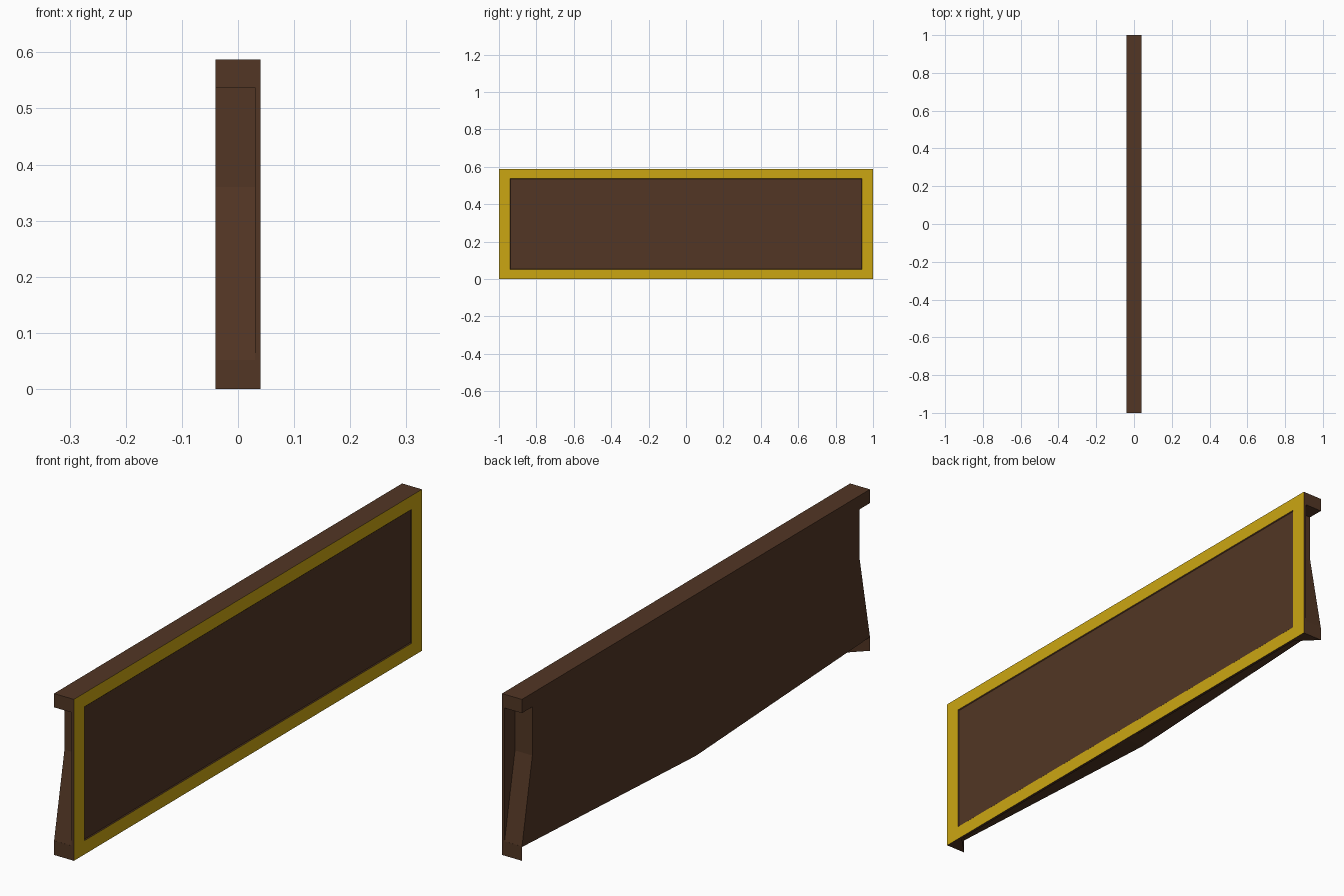
import bpy, bmesh

if "Cube" in bpy.data.objects:
    bpy.data.objects.remove(bpy.data.objects["Cube"])

def material(name, rgb):
    m = bpy.data.materials.new(name)
    m.diffuse_color = (*rgb, 1)
    m.use_nodes = True
    m.node_tree.nodes["Principled BSDF"].inputs["Base Color"].default_value = m.diffuse_color
    return m

brown = material("dark brown", (0.085, 0.037, 0.018))
yellow = material("golden yellow", (0.60, 0.38, 0.006))
TOP = 0.587

def finish(bm, name, *mats):
    bmesh.ops.recalc_face_normals(bm, faces=bm.faces)
    me = bpy.data.meshes.new(name)
    bm.to_mesh(me)
    bm.free()
    ob = bpy.data.objects.new(name, me)
    bpy.context.collection.objects.link(ob)
    for m in mats:
        me.materials.append(m)
    return ob

def prism(name, base, offset):
    """Extrude a flat outline along an offset vector."""
    bm = bmesh.new()
    face = bm.faces.new([bm.verts.new(p) for p in base])
    ext = bmesh.ops.extrude_face_region(bm, geom=[face])["geom"]
    bmesh.ops.translate(bm, vec=offset,
                        verts=[v for v in ext if isinstance(v, bmesh.types.BMVert)])
    return finish(bm, name, brown)

# front plate: golden border around a brown, slightly sunk panel
bm = bmesh.new()
bmesh.ops.create_cube(bm, size=1)
for v in bm.verts:
    v.co = (0.035 + v.co.x * 0.01, v.co.y * 2, (v.co.z + 0.5) * TOP)
for co, no in (((0, -0.94, 0), (0, 1, 0)), ((0, 0.94, 0), (0, 1, 0)),
               ((0, 0, 0.05), (0, 0, 1)), ((0, 0, 0.537), (0, 0, 1))):
    bmesh.ops.bisect_plane(bm, geom=bm.verts[:] + bm.edges[:] + bm.faces[:],
                           plane_co=co, plane_no=no)
bm.normal_update()
centre = []
for f in bm.faces:
    c = f.calc_center_median()
    if f.normal.x > 0.9:
        if abs(c.y) < 0.9 and 0.06 < c.z < 0.5:
            centre.append(f)
        else:
            f.material_index = 1
bmesh.ops.inset_region(bm, faces=centre, thickness=0.004, depth=-0.003)
finish(bm, "front_plate", brown, yellow)

# back body: overhanging top bar, slanted ends, shallow V underside
half = [(1, 0.05), (0.94, 0.36), (0.94, 0.537), (1, 0.537), (1, TOP)]
outline = [(0, 0)] + half + [(-y, z) for y, z in reversed(half)]
prism("back_body", [(-0.04, y, z) for y, z in outline], (0.07, 0, 0))

# triangular feet at the lower corners
for side, s in (("front", -1), ("back", 1)):
    prism("corner_foot_" + side,
          [(-0.04, s, 0), (0.03, s, 0), (0.03, s * 0.93, 0)], (0, 0, 0.052))
